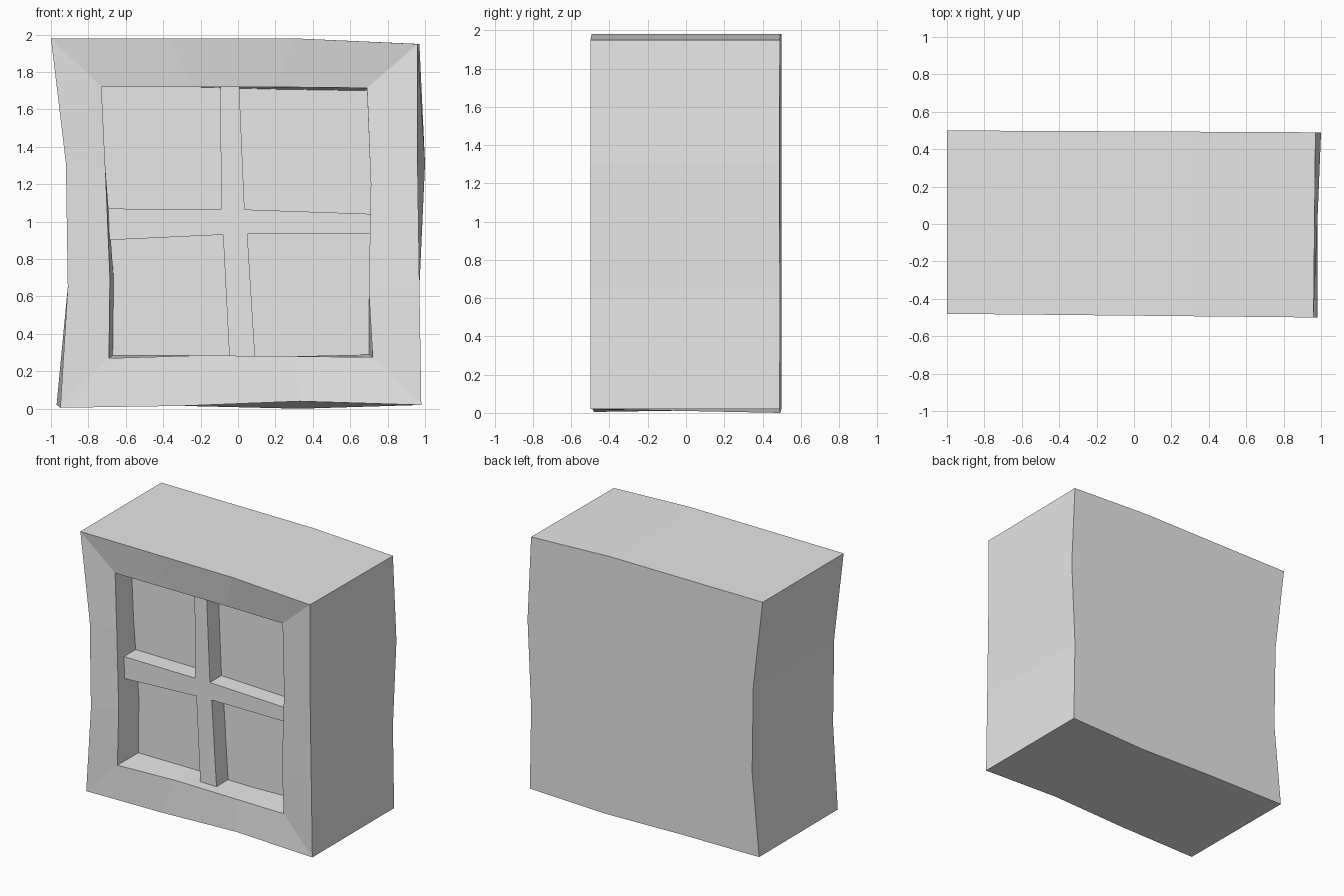
import bpy
import bmesh

cube = bpy.data.objects.get("Cube")
if cube:
    bpy.data.objects.remove(cube, do_unlink=True)

# One plain grey for the whole window
grey = bpy.data.materials.new("light_grey")
grey.use_nodes = True
colour = (0.8, 0.8, 0.8, 1)
grey.diffuse_color = colour
grey.node_tree.nodes["Principled BSDF"].inputs["Base Color"].default_value = colour


def finish(name, bm):
    """Turn a bmesh into a flat-shaded grey object."""
    bmesh.ops.recalc_face_normals(bm, faces=bm.faces)
    mesh = bpy.data.meshes.new(name)
    bm.to_mesh(mesh)
    bm.free()
    mesh.materials.append(grey)
    obj = bpy.data.objects.new(name, mesh)
    bpy.context.collection.objects.link(obj)
    return obj


def add_ring(bm, outline, depth):
    """Place an (x, z) outline at the depth given by a function of x and z."""
    return [bm.verts.new((x, depth(x, z), z)) for x, z in outline]


def bridge(bm, first, second):
    count = len(first)
    for i in range(count):
        j = (i + 1) % count
        bm.faces.new((first[i], first[j], second[j], second[i]))


def shifted(outline, changes):
    """Copy an outline, moving a few of its points."""
    return [(x + changes.get(i, (0, 0))[0], z + changes.get(i, (0, 0))[1])
            for i, (x, z) in enumerate(outline)]


# Crooked outlines, from bottom left round by the right side and the top
outer = [(-.95, .005), (-.3, .015), (.33, .04), (.98, .02),
         (.97, .65), (.96, 1.31), (.96, 1.95), (.3, 1.98),
         (-.36, 1.98), (-1, 1.98), (-.92, 1.31), (-.91, .65)]
inner = [(-.69, .27), (-.2, .285), (.3, .28), (.72, .275),
         (.7, .62), (.71, 1.2), (.69, 1.715), (.2, 1.72),
         (-.25, 1.72), (-.73, 1.72), (-.71, 1.3), (-.685, .7)]
back = shifted(outer, {0: (-.02, .015), 2: (0, -.04), 5: (.04, 0), 6: (.01, 0)})
pane = shifted(inner, {0: (.02, .015), 3: (-.02, .015), 6: (0, -.015),
                       7: (0, -.012), 11: (.02, 0)})

# Window block: solid back, sides, sloping frame face, reveal and pane
bm = bmesh.new()
rings = [add_ring(bm, back, lambda x, z: .495 - .005 * x),
         add_ring(bm, outer, lambda x, z: -.49 - .01 * x),
         add_ring(bm, inner, lambda x, z: -.48 + .02 * z),
         add_ring(bm, pane, lambda x, z: -.25)]
for first, second in zip(rings, rings[1:]):
    bridge(bm, first, second)
bm.faces.new(rings[0])
bm.faces.new(rings[-1])
finish("window_frame", bm)


def add_bar(name, outline):
    """A glazing bar standing proud of the pane."""
    bm = bmesh.new()
    front = add_ring(bm, outline, lambda x, z: -.39)
    rear = add_ring(bm, outline, lambda x, z: -.24)
    bridge(bm, front, rear)
    bm.faces.new(front)
    bm.faces.new(rear)
    return finish(name, bm)


# Crossing glazing bars, their ends sunk into the frame
add_bar("cross_bar", [(-.73, .9), (-.08, .93), (.05, .935), (.75, .935),
                      (.75, 1.04), (.035, 1.065), (-.09, 1.065), (-.73, 1.07)])
add_bar("upper_upright_bar", [(-.09, 1.065), (.035, 1.065), (.005, 1.76), (-.095, 1.76)])
add_bar("lower_upright_bar", [(-.045, .25), (.093, .25), (.05, .935), (-.08, .93)])
